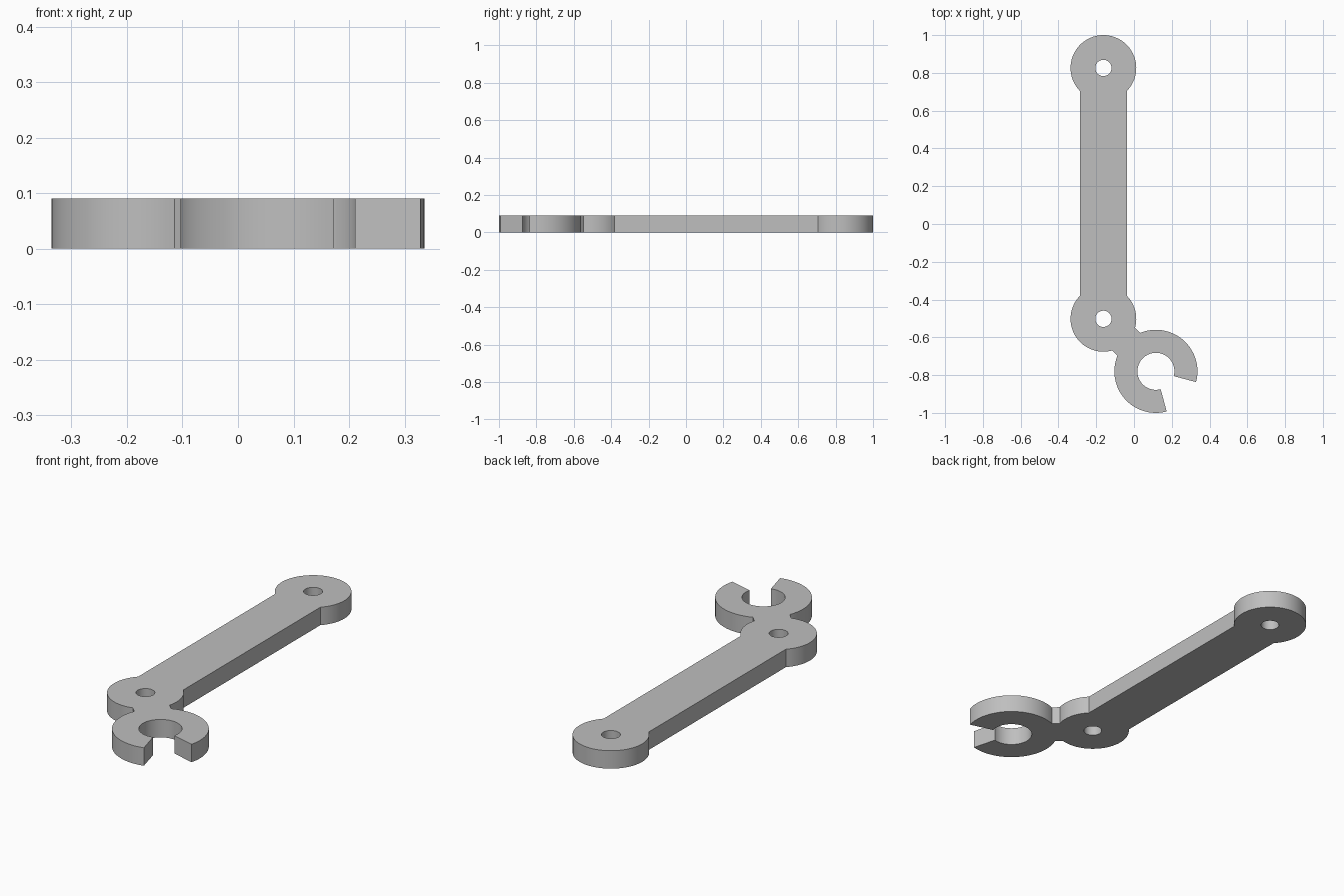
import bpy
import bmesh
from math import asin, cos, sin, radians, degrees
from mathutils import Vector

cube = bpy.data.objects.get("Cube")
if cube:
    bpy.data.objects.remove(cube, do_unlink=True)

# Main dimensions
THICK = 0.09
TOP, LOW, CLAW = Vector((-0.162, 0.826)), Vector((-0.162, -0.502)), Vector((0.116, -0.78))
BOSS_R, PIN_R = 0.174, 0.043
CLAW_R, JAW_R = 0.22, 0.098
BAR_HALF, NECK_HALF = 0.125, 0.085


def arc(centre, radius, start, end):
    """Points along an arc, angles in degrees."""
    steps = max(2, round(abs(end - start) / 5))
    angles = [radians(start + (end - start) * i / steps) for i in range(steps + 1)]
    return [centre + radius * Vector((cos(a), sin(a))) for a in angles]


# Angles at which the bar and the neck meet the round ends
bar = degrees(asin(BAR_HALF / BOSS_R))
neck = degrees(asin(NECK_HALF / BOSS_R))
claw_neck = degrees(asin(NECK_HALF / CLAW_R))

# Outer contour, counter-clockwise: upper boss, lower boss, claw, lower boss
outline = (arc(TOP, BOSS_R, bar - 90, 270 - bar)
           + arc(LOW, BOSS_R, 90 + bar, 315 - neck)
           + arc(CLAW, CLAW_R, 135 + claw_neck, 285)
           + arc(CLAW, JAW_R, 285, -15)
           + arc(CLAW, CLAW_R, -15, 135 - claw_neck)
           + arc(LOW, BOSS_R, neck - 45, 90 - bar))
pin_holes = [arc(c, PIN_R, 360, 0)[:-1] for c in (TOP, LOW)]

# Fill the contour around the pin holes, then extrude it
bm = bmesh.new()
edges = []
for loop in [outline] + pin_holes:
    verts = [bm.verts.new((p.x, p.y, 0)) for p in loop]
    edges += [bm.edges.new((v, verts[i - 1])) for i, v in enumerate(verts)]
bmesh.ops.triangle_fill(bm, edges=edges, use_beauty=True, normal=(0, 0, 1))
extruded = bmesh.ops.extrude_face_region(bm, geom=bm.faces[:], use_keep_orig=True)
bmesh.ops.translate(bm, vec=(0, 0, THICK),
                    verts=[g for g in extruded["geom"] if isinstance(g, bmesh.types.BMVert)])
bmesh.ops.recalc_face_normals(bm, faces=bm.faces[:])

mesh = bpy.data.meshes.new("link_arm")
bm.to_mesh(mesh)
bm.free()
arm = bpy.data.objects.new("link_arm_with_claw", mesh)
bpy.context.collection.objects.link(arm)

# Plain grey
grey = bpy.data.materials.new("light_grey")
grey.use_nodes = True
colour = (0.52, 0.52, 0.52, 1)
grey.diffuse_color = colour
grey.node_tree.nodes["Principled BSDF"].inputs["Base Color"].default_value = colour
mesh.materials.append(grey)

# Smooth round walls, sharp rims
bpy.ops.object.select_all(action="DESELECT")
arm.select_set(True)
bpy.context.view_layer.objects.active = arm
bpy.ops.object.shade_smooth_by_angle(angle=radians(25))
